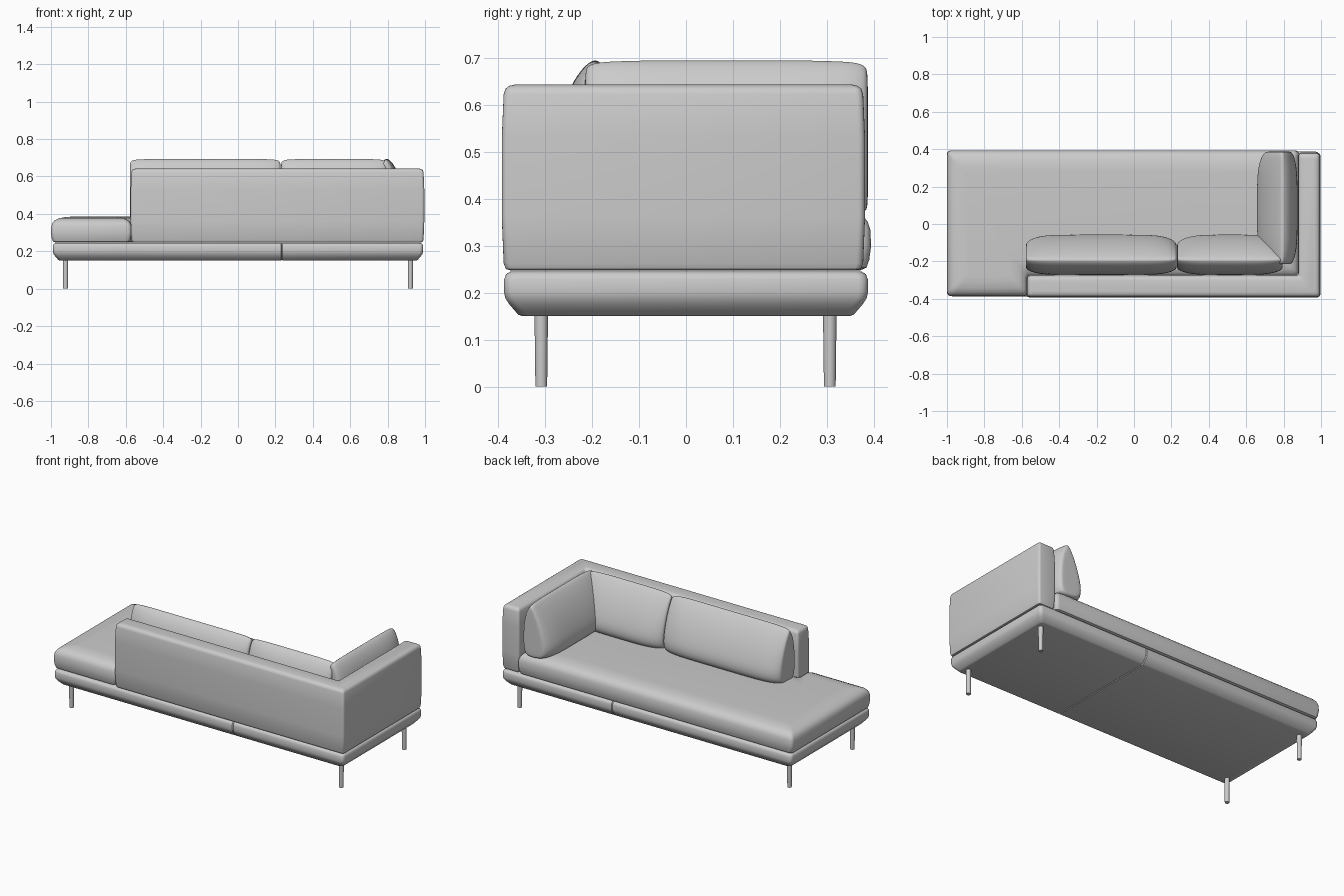
import bpy, bmesh, math
from mathutils import Vector

if "Cube" in bpy.data.objects:
    bpy.data.objects.remove(bpy.data.objects["Cube"])


def finish(name, bm, subdivide=0, angle=40):
    bmesh.ops.recalc_face_normals(bm, faces=bm.faces[:])
    me = bpy.data.meshes.new(name)
    bm.to_mesh(me)
    bm.free()
    ob = bpy.data.objects.new(name, me)
    bpy.context.collection.objects.link(ob)
    if subdivide:
        m = ob.modifiers.new("soften", 'SUBSURF')
        m.levels = m.render_levels = subdivide
    bpy.ops.object.select_all(action='DESELECT')
    ob.select_set(True)
    bpy.context.view_layer.objects.active = ob
    bpy.ops.object.shade_smooth_by_angle(angle=math.radians(angle))
    return ob


def bridge(bm, rings):
    for a, b in zip(rings, rings[1:]):
        n = len(a)
        for i in range(n):
            bm.faces.new((a[i], a[(i + 1) % n], b[(i + 1) % n], b[i]))
    bm.faces.new(rings[0][::-1])
    bm.faces.new(rings[-1])


def inset_outline(pts, inset, radius, steps=4):
    """Offset a counter-clockwise outline inward, then round its corners."""
    pts = [Vector(p) for p in pts]
    n = len(pts)
    moved = []
    for i, p in enumerate(pts):
        a = (p - pts[i - 1]).normalized()
        b = (pts[(i + 1) % n] - p).normalized()
        moved.append(p + inset * (Vector((-a.y, a.x)) + Vector((-b.y, b.x))))
    out = []
    for i, p in enumerate(moved):
        s = p + (moved[i - 1] - p).normalized() * radius
        e = p + (moved[(i + 1) % n] - p).normalized() * radius
        c = s + e - p
        for k in range(steps + 1):
            t = k / steps * math.pi / 2
            out.append(c + (s - c) * math.cos(t) + (e - c) * math.sin(t))
    return out


def slab(outline, levels, radius):
    """Stack inset copies of an outline; levels are (inset, z)."""
    bm = bmesh.new()
    bridge(bm, [[bm.verts.new((p.x, p.y, z)) for p in inset_outline(outline, d, radius)]
                for d, z in levels])
    return bm


# Base platform with a narrow seam groove
bm = slab([(-.99, -.387), (.99, -.387), (.99, .387), (-.99, .387)],
          [(.04, .15), (.03, .153), (.012, .174), (.003, .187), (0, .2),
           (0, .228), (.004, .239), (.014, .245)], .02)
for x in (.231, .235, .239):
    bmesh.ops.bisect_plane(bm, geom=bm.verts[:] + bm.edges[:] + bm.faces[:],
                           plane_co=(x, 0, 0), plane_no=(1, 0, 0))
for v in bm.verts:
    if abs(v.co.x - .235) < .001:
        v.co.y *= .987
        v.co.z = .2 + (v.co.z - .2) * .9
finish("base_platform", bm)

# Backrest and armrest as one L-shaped wall
finish("back_and_arm", slab(
    [(-.57, -.388), (.992, -.388), (.992, .377), (.88, .377), (.88, -.277), (-.57, -.277)],
    [(.016, .247), (.005, .25), (0, .262), (-.004, .36), (-.004, .53), (0, .622),
     (.004, .634), (.012, .64), (.025, .643)], .014))

# L-shaped seat cushion
finish("seat_cushion", slab(
    [(-.996, -.382), (-.572, -.382), (-.572, -.279), (.878, -.279), (.878, .39), (-.996, .39)],
    [(.02, .247), (.006, .253), (0, .27), (-.004, .3), (-.002, .335), (.004, .352),
     (.016, .366), (.04, .377), (.075, .383), (.1, .385)], .022))

# Loose cushions: leaning section (depth, height) swept along the length
SECTION = [(.01, .37), (-.002, .44), (-.001, .53), (.012, .61), (.04, .665),
           (.066, .692), (.082, .697), (.1, .682), (.138, .635), (.18, .56),
           (.21, .48), (.218, .43), (.208, .39), (.17, .368), (.08, .362)]
ENDS = [(0, .3, .5), (0, .58, .88), (.006, .68, .945), (.03, .82, .98),
        (.075, .93, .99), (.14, 1, 1)]


def cushion(name, start, end, place):
    bm = bmesh.new()
    stations = [(start + o, d, h) for o, d, h in ENDS]
    stations += [((start + end) / 2, 1, .995)]
    stations += [(end - o, d, h) for o, d, h in reversed(ENDS)]
    rings = []
    for l, ds, hs in stations:
        zc = .50
        rings.append([bm.verts.new(place(l, .09 + (d - .09) * ds, zc + (z - zc) * hs))
                      for d, z in SECTION])
    bridge(bm, rings)
    finish(name, bm, 2, 60)


def along_back(l, d, z):
    return (l, -.272 + d, z)


def along_arm(l, d, z):
    return (.873 - d, l, z)


cushion("back_cushion_long", -.578, .228, along_back)
cushion("back_cushion_short", .23, .795, along_back)
cushion("arm_cushion", -.215, .387, along_arm)

# Four slim round legs
for sx, xn in ((-1, "left"), (1, "right")):
    for y, yn in ((-.308, "front"), (.306, "rear")):
        bm = bmesh.new()
        bmesh.ops.create_cone(bm, cap_ends=True, segments=24, radius1=.0125,
                              radius2=.0145, depth=.16)
        bmesh.ops.translate(bm, verts=bm.verts[:], vec=(.922 * sx, y, .08))
        finish(f"{yn}_{xn}_leg", bm)
